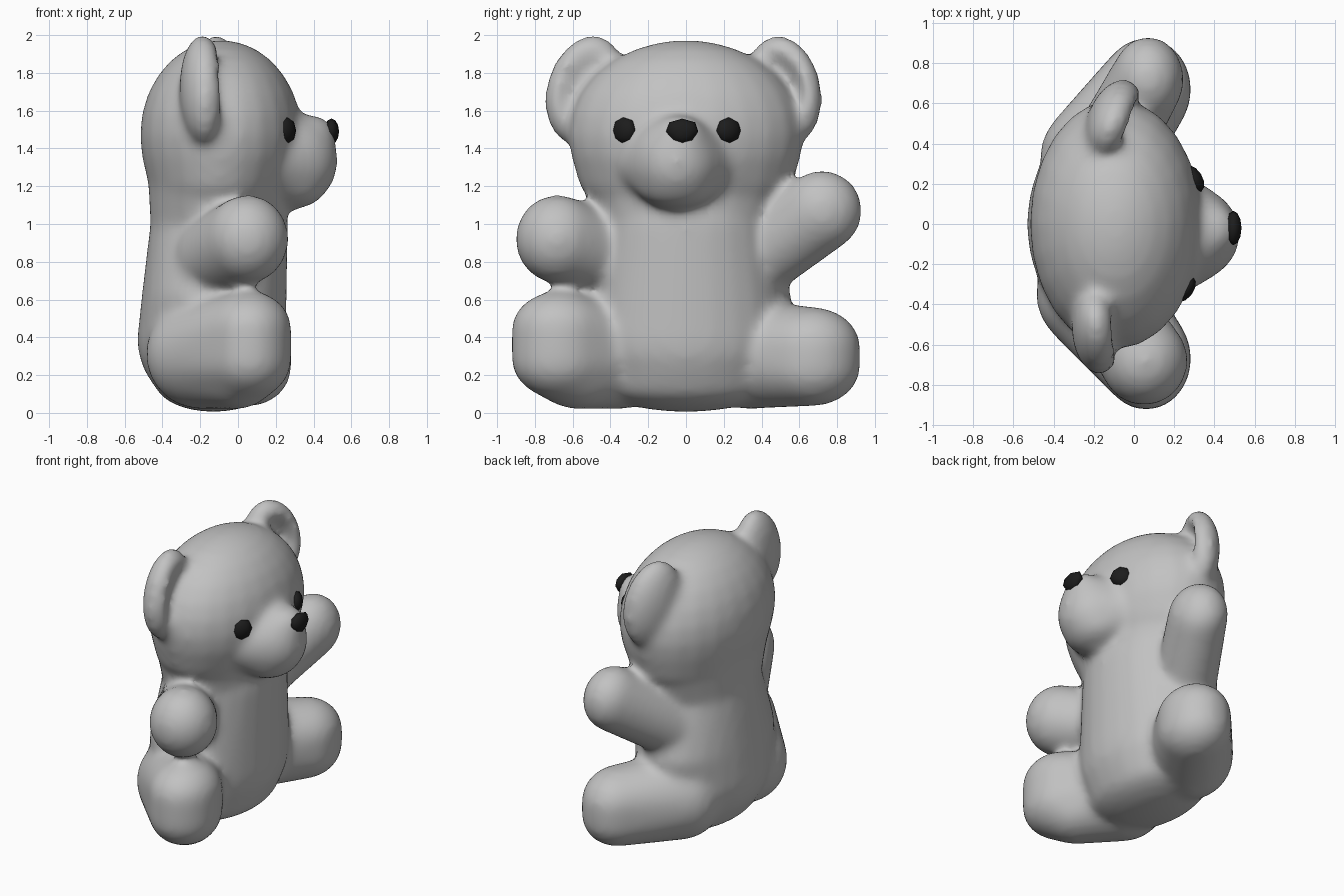
import bpy
import bmesh
from math import radians, hypot
from mathutils import Matrix

cube = bpy.data.objects.get("Cube")
if cube:
    bpy.data.objects.remove(cube, do_unlink=True)


def material(name, value, rough):
    mat = bpy.data.materials.new(name)
    mat.use_nodes = True
    colour = (value, value, value, 1)
    mat.diffuse_color = colour
    bsdf = mat.node_tree.nodes["Principled BSDF"]
    bsdf.inputs["Base Color"].default_value = colour
    bsdf.inputs["Roughness"].default_value = rough
    return mat


plush = material("soft grey", 0.54, 0.8)
black = material("button black", 0.012, 0.6)


def finish(name, bm, mat):
    bmesh.ops.recalc_face_normals(bm, faces=bm.faces)
    mesh = bpy.data.meshes.new(name)
    bm.to_mesh(mesh)
    bm.free()
    mesh.materials.append(mat)
    obj = bpy.data.objects.new(name, mesh)
    bpy.context.collection.objects.link(obj)
    return obj


def blob(name, *balls):
    """Padded shape: the convex hull around a few ellipsoids (centre, radii)."""
    bm = bmesh.new()
    for centre, radii in balls:
        mat = Matrix.Translation(centre) @ Matrix.Diagonal((*radii, 1))
        bmesh.ops.create_uvsphere(bm, u_segments=24, v_segments=14, radius=1, matrix=mat)
    points = [v.co.copy() for v in bm.verts]
    bm.clear()
    bmesh.ops.convex_hull(bm, input=[bm.verts.new(p) for p in points])
    bmesh.ops.delete(bm, geom=[v for v in bm.verts if not v.link_faces], context='VERTS')
    return finish(name, bm, plush)


def ear(name, centre, radii, turn, tilt, dish):
    """Flattened ball with a dished front."""
    bm = bmesh.new()
    bmesh.ops.create_icosphere(bm, subdivisions=4, radius=1)
    for v in bm.verts:
        r = hypot(v.co.y, v.co.z)
        if v.co.x > 0 and r < 0.75:
            v.co.x -= dish * (1 - (r / 0.75) ** 2)
    spin = Matrix.Rotation(radians(turn), 4, 'Z') @ Matrix.Rotation(radians(tilt), 4, 'X')
    bm.transform(Matrix.Translation(centre) @ spin @ Matrix.Diagonal((*radii, 1)))
    return finish(name, bm, plush)


def button(name, centre, radii, turn, taper=0.0):
    """Small faceted button, optionally narrowing towards the bottom."""
    bm = bmesh.new()
    bmesh.ops.create_uvsphere(bm, u_segments=8, v_segments=6, radius=1,
                              matrix=Matrix.Rotation(radians(90), 4, 'Y'))
    for v in bm.verts:
        v.co.y *= 1 + taper * v.co.z
    spin = Matrix.Rotation(radians(turn), 4, 'Z')
    bm.transform(Matrix.Translation(centre) @ spin @ Matrix.Diagonal((*radii, 1)))
    obj = finish(name, bm, black)
    obj.data.shade_smooth()
    return obj


# Torso, neck, full-cheeked head and muzzle
parts = [
    blob("torso", ((-0.14, 0, 0.385), (0.395, 0.53, 0.38)),
         ((-0.13, 0, 0.16), (0.31, 0.47, 0.155)),
         ((-0.04, -0.03, 0.4), (0.28, 0.46, 0.32)),
         ((-0.18, 0, 0.62), (0.33, 0.56, 0.2)),
         ((-0.1, 0, 1.0), (0.365, 0.46, 0.24))),
    blob("neck", ((-0.11, 0, 1.0), (0.355, 0.47, 0.2)),
         ((-0.11, 0, 1.2), (0.365, 0.54, 0.16))),
    blob("head", ((-0.09, 0, 1.47), (0.43, 0.625, 0.505)),
         ((-0.1, 0, 1.25), (0.38, 0.575, 0.26))),
    blob("muzzle", ((0.25, -0.05, 1.33), (0.28, 0.25, 0.26)),
         ((0.4, -0.03, 1.46), (0.115, 0.13, 0.115)),
         ((0.28, -0.05, 1.2), (0.19, 0.21, 0.12)),
         ((0.12, -0.04, 1.33), (0.2, 0.37, 0.17))),
]

# Limbs: the left arm is raised, the right arm reaches forward
parts += [
    blob("right_leg", ((-0.2, -0.35, 0.31), (0.29, 0.28, 0.29)),
         ((0.06, -0.67, 0.445), (0.225, 0.255, 0.2)),
         ((0.06, -0.67, 0.28), (0.225, 0.255, 0.205)),
         ((0.0, -0.58, 0.2), (0.2, 0.22, 0.18))),
    blob("left_leg", ((-0.19, 0.33, 0.31), (0.28, 0.28, 0.29)),
         ((0.06, 0.67, 0.35), (0.225, 0.255, 0.21)),
         ((0.06, 0.67, 0.245), (0.225, 0.255, 0.21))),
    blob("right_arm", ((-0.13, -0.4, 0.83), (0.2, 0.2, 0.22)),
         ((0.05, -0.68, 0.92), (0.22, 0.225, 0.235))),
    blob("left_arm", ((-0.13, 0.36, 0.81), (0.2, 0.2, 0.22)),
         ((0.07, 0.72, 1.07), (0.18, 0.215, 0.215))),
]

# Ears lean outwards at the base
parts += [
    ear("right_ear", (-0.185, -0.535, 1.71), (0.125, 0.205, 0.3), 5, -17, 0.6),
    ear("left_ear", (-0.1, 0.52, 1.71), (0.13, 0.205, 0.295), -22, 14, 1.0),
]

# Sew the padded parts into one soft skin
with bpy.context.temp_override(active_object=parts[0], object=parts[0],
                               selected_objects=parts, selected_editable_objects=parts):
    bpy.ops.object.join()
body = parts[0]
body.name = "plush_body"
skin = body.modifiers.new("skin", 'REMESH')
skin.mode = 'VOXEL'
skin.voxel_size = 0.024
skin.use_smooth_shade = True
soften = body.modifiers.new("soften", 'SMOOTH')
soften.factor = 0.5
soften.iterations = 18

# Eyes and nose
button("right_eye", (0.25, -0.325, 1.495), (0.045, 0.075, 0.075), -38)
button("left_eye", (0.295, 0.225, 1.495), (0.045, 0.075, 0.07), 32)
button("nose", (0.495, -0.02, 1.49), (0.04, 0.085, 0.068), 0, 0.2)
